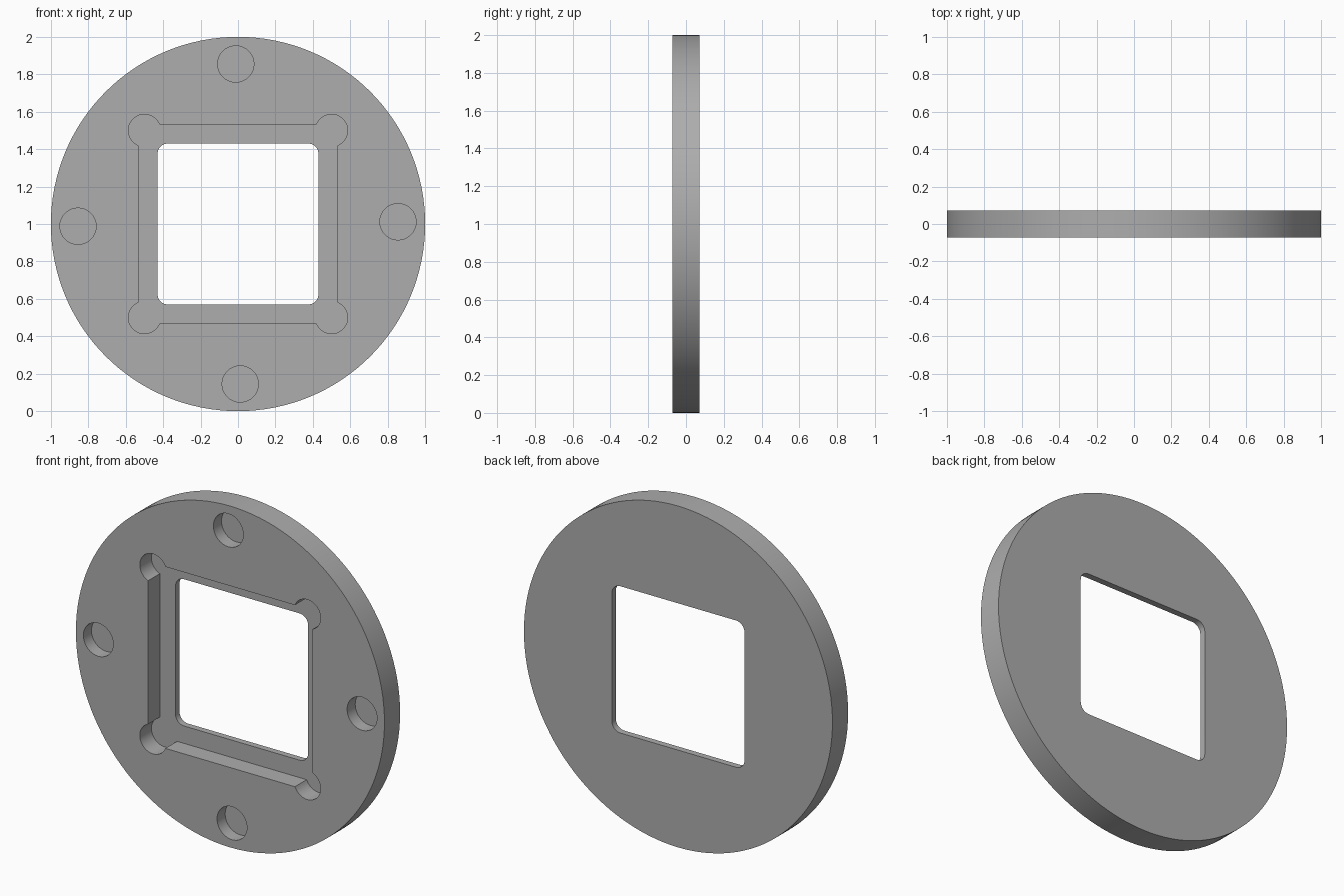
import bpy, bmesh, math

if "Cube" in bpy.data.objects:
    bpy.data.objects.remove(bpy.data.objects["Cube"])

FRONT, BACK = -0.0725, 0.0725
POCKET_FLOOR = FRONT + 0.108
HOLE_FLOOR = FRONT + 0.075

grey = bpy.data.materials.new("mid grey")
grey.diffuse_color = (0.42, 0.42, 0.42, 1)
grey.use_nodes = True
grey.node_tree.nodes["Principled BSDF"].inputs["Base Color"].default_value = grey.diffuse_color


def arc(cx, cz, r, a0, a1, n):
    """Points on an arc, angles in degrees, both ends included."""
    angles = [math.radians(a0 + (a1 - a0) * i / n) for i in range(n + 1)]
    return [(cx + r * math.cos(a), cz + r * math.sin(a)) for a in angles]


def prism(name, outline, y0, y1):
    """Extrude an (x, z) outline from y0 to y1."""
    bm = bmesh.new()
    face = bm.faces.new([bm.verts.new((x, y0, z)) for x, z in outline])
    ext = bmesh.ops.extrude_face_region(bm, geom=[face])["geom"]
    bmesh.ops.translate(bm, vec=(0, y1 - y0, 0),
                        verts=[v for v in ext if isinstance(v, bmesh.types.BMVert)])
    bmesh.ops.recalc_face_normals(bm, faces=bm.faces)
    me = bpy.data.meshes.new(name)
    bm.to_mesh(me)
    bm.free()
    me.materials.append(grey)
    ob = bpy.data.objects.new(name, me)
    bpy.context.collection.objects.link(ob)
    return ob


def square_outline(centre, r, a0, a1, n):
    """Four corner arcs joined by straight sides."""
    pts = []
    for k, (sx, sz) in enumerate([(1, 1), (-1, 1), (-1, -1), (1, -1)]):
        pts += arc(sx * centre, 1 + sz * centre, r, a0 + 90 * k, a1 + 90 * k, n)
    return pts


# Round plate
plate = prism("round_plate", arc(0, 1, 1, 0, 360, 128)[:-1], FRONT, BACK)

# Square pocket with round relief corners, open to the front
half, corner, relief = 0.532, 0.5, 0.086
swing = math.degrees(math.acos((half - corner) / relief))
cutters = [prism("pocket_cutter",
                 square_outline(corner, relief, -swing, 90 + swing, 28),
                 FRONT - 0.1, POCKET_FLOOR)]

# Square window with rounded corners, right through
cutters.append(prism("window_cutter", square_outline(0.375, 0.055, 0, 90, 8),
                     FRONT - 0.1, BACK + 0.1))

# Four blind round holes, turned slightly off the axes
for k in range(4):
    a = math.radians(90 * k + 0.8)
    cutters.append(prism("hole_cutter",
                         arc(0.855 * math.cos(a), 1 + 0.855 * math.sin(a),
                             0.097, 0, 360, 40)[:-1],
                         FRONT - 0.1, HOLE_FLOOR))

# Cut everything out of the plate
bpy.context.view_layer.objects.active = plate
plate.select_set(True)
for cutter in cutters:
    cutter.hide_render = True
    mod = plate.modifiers.new("cut", "BOOLEAN")
    mod.operation, mod.solver, mod.object = "DIFFERENCE", "EXACT", cutter
    bpy.ops.object.modifier_apply(modifier=mod.name)
for cutter in cutters:
    bpy.data.objects.remove(cutter)

bpy.ops.object.shade_smooth_by_angle(angle=math.radians(30))
